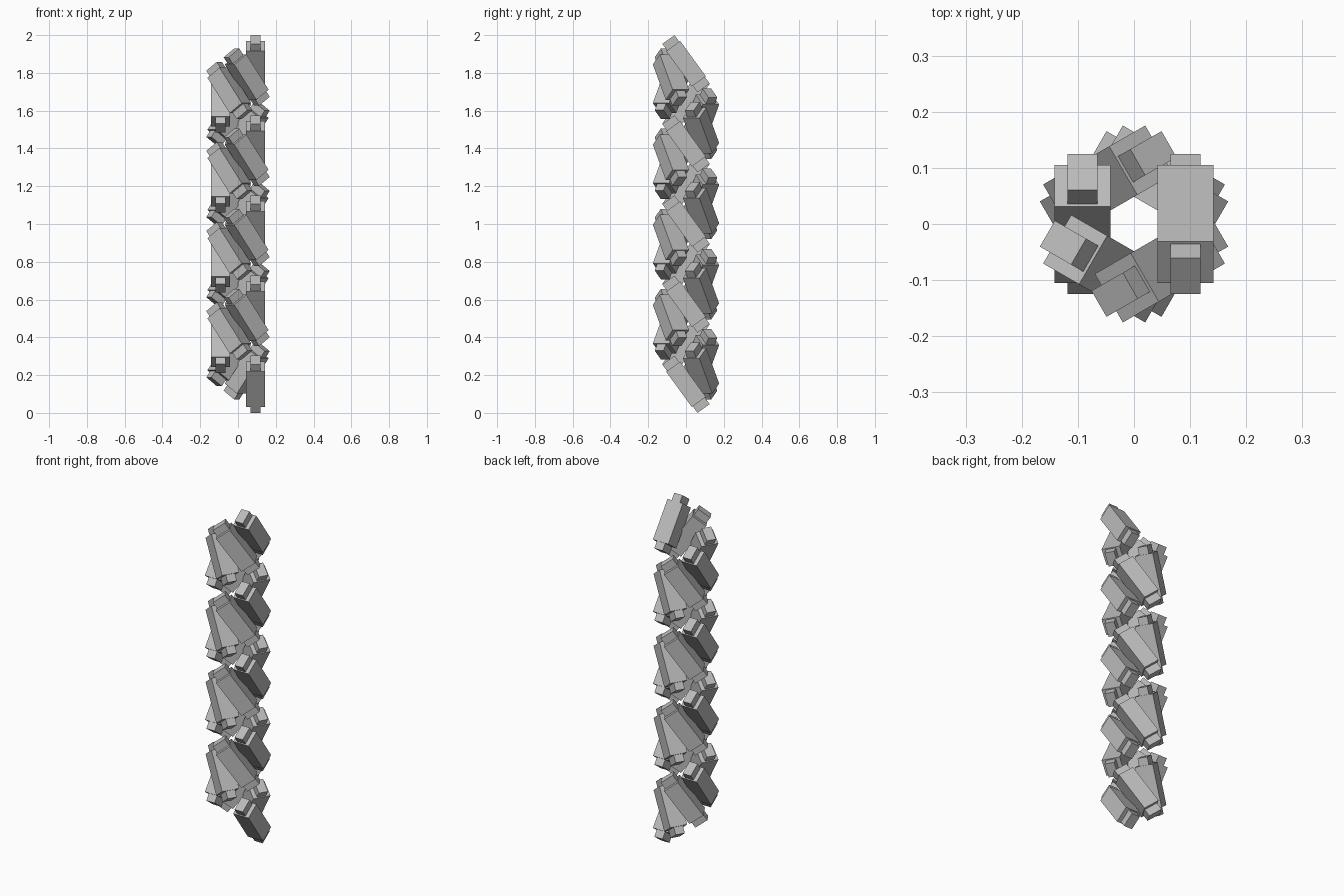
import bpy, bmesh, math
from mathutils import Matrix

cube = bpy.data.objects.get("Cube")
if cube:
    bpy.data.objects.remove(cube, do_unlink=True)

# Single grey material
grey = bpy.data.materials.new("plain_grey")
grey.use_nodes = True
colour = (0.5, 0.5, 0.5, 1)
grey.diffuse_color = colour
grey.node_tree.nodes["Principled BSDF"].inputs["Base Color"].default_value = colour

BODY = (0.10, 0.0915, 0.2314)     # radial, tangential, length
CAP = (0.0535, 0.0795, 0.0425)
RADIUS, TILT = 0.092, math.radians(36)
PER_TURN, TURNS = 6, 4


def add_box(bm, size, z):
    bmesh.ops.create_cube(bm, size=1, matrix=Matrix.Translation((0, 0, z)) @ Matrix.Diagonal((*size, 1)))


# One block: a long body with a narrower cap at each end
bm = bmesh.new()
add_box(bm, BODY, 0)
for side in (-1, 1):
    add_box(bm, CAP, side * (BODY[2] + CAP[2]) / 2)
block = bpy.data.meshes.new("capped_block")
bm.to_mesh(block)
bm.free()
block.materials.append(grey)

# Half height of a tilted block sets the first and last positions
half = (BODY[2] / 2 + CAP[2]) * math.cos(TILT) + CAP[1] / 2 * math.sin(TILT)
count = PER_TURN * TURNS
rise = (2 - 2 * half) / count

# Spiral of tilted blocks climbing around the vertical axis
for i in range(count + 1):
    ob = bpy.data.objects.new(f"spiral_block_{i + 1}", block)
    ob.matrix_world = (Matrix.Translation((0, 0, half + rise * i))
                       @ Matrix.Rotation(math.tau * i / PER_TURN, 4, 'Z')
                       @ Matrix.Translation((RADIUS, 0, 0))
                       @ Matrix.Rotation(TILT, 4, 'X'))
    bpy.context.collection.objects.link(ob)
